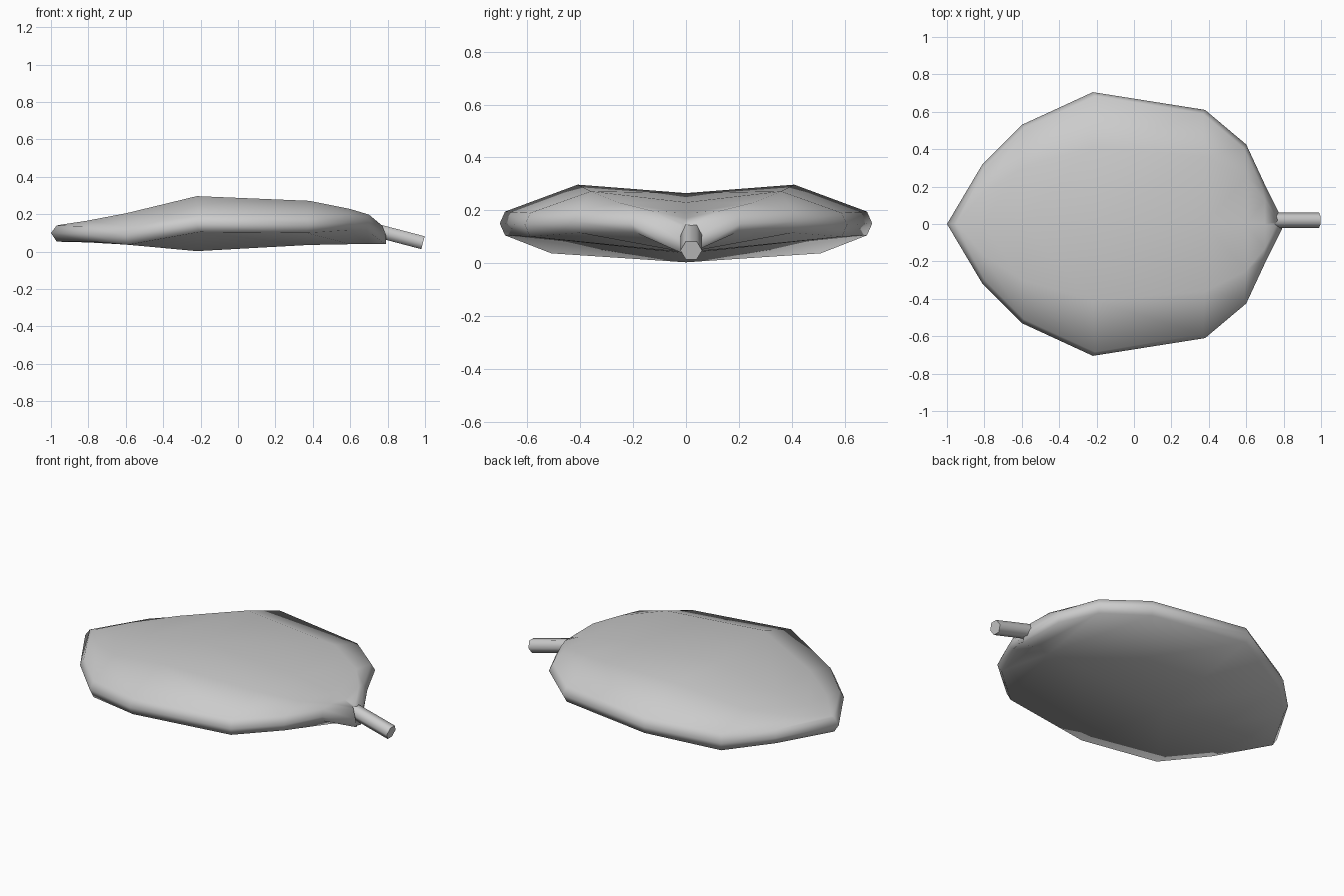
import bpy, bmesh, math
from mathutils import Vector

if "Cube" in bpy.data.objects:
    bpy.data.objects.remove(bpy.data.objects["Cube"])


def finish(bm, name):
    bmesh.ops.remove_doubles(bm, verts=bm.verts, dist=0.0005)
    bmesh.ops.recalc_face_normals(bm, faces=bm.faces)
    me = bpy.data.meshes.new(name)
    bm.to_mesh(me)
    bm.free()
    ob = bpy.data.objects.new(name, me)
    bpy.context.collection.objects.link(ob)
    return ob


# Leaf blade: x, half width, rim bottom z, rim top z, hump y, hump z, centre top z, centre bottom z
stations = [
    (-0.81, 0.32, 0.055, 0.135, 0.16, 0.165, 0.165, 0.050),
    (-0.60, 0.53, 0.037, 0.135, 0.30, 0.205, 0.195, 0.038),
    (-0.22, 0.705, 0.105, 0.195, 0.41, 0.297, 0.265, 0.003),
    (0.38, 0.61, 0.100, 0.190, 0.36, 0.272, 0.230, 0.036),
    (0.60, 0.425, 0.115, 0.200, 0.25, 0.228, 0.190, 0.040),
    (0.70, 0.21, 0.115, 0.185, 0.13, 0.198, 0.170, 0.040),
]


def half_section(st):
    x, w, zb, zt, hy, hz, ct, cb = st
    inset = 0.02
    dx = -0.012 if x > 0 else 0.012
    return [(x, 0, ct), (x, hy, hz), (x + dx, w - inset, zt),
            (x, w, (zb + zt) / 2), (x + dx, w - inset, zb), (x, 0, cb)]


# Pointed ends share the same six-point section, collapsed in y
tip = [(-0.93, 0, 0.147), (-0.95, 0, 0.144), (-0.97, 0, 0.14),
       (-1.0, 0, 0.10), (-0.97, 0, 0.055), (-0.93, 0, 0.052)]
base = [(0.75, 0, 0.15), (0.76, 0.01, 0.148), (0.77, 0.02, 0.14),
        (0.79, 0.03, 0.09), (0.79, 0.02, 0.04), (0.78, 0, 0.04)]
rows = [tip] + [half_section(s) for s in stations] + [base]

bm = bmesh.new()
for side in (1, -1):
    grid = [[bm.verts.new((x, side * y, z)) for x, y, z in row] for row in rows]
    for a, b in zip(grid, grid[1:]):
        for i in range(5):
            bm.faces.new((a[i], b[i], b[i + 1], a[i + 1]))
    bm.faces.new(grid[-1])
blade = finish(bm, "leaf_blade")
blade.data.shade_smooth()

# Stem: short six-sided rod sloping down from the base
start, end = Vector((0.745, 0.02, 0.112)), Vector((0.989, 0.02, 0.048))
axis = end - start
bm = bmesh.new()
bmesh.ops.create_cone(bm, cap_ends=True, segments=6, radius1=0.041,
                      radius2=0.041, depth=axis.length)
stem = finish(bm, "leaf_stem")
stem.rotation_euler = (0, math.atan2(axis.x, axis.z), 0)
stem.location = (start + end) / 2

bpy.ops.object.select_all(action='DESELECT')
stem.select_set(True)
bpy.context.view_layer.objects.active = stem
bpy.ops.object.shade_smooth_by_angle(angle=math.radians(65))
